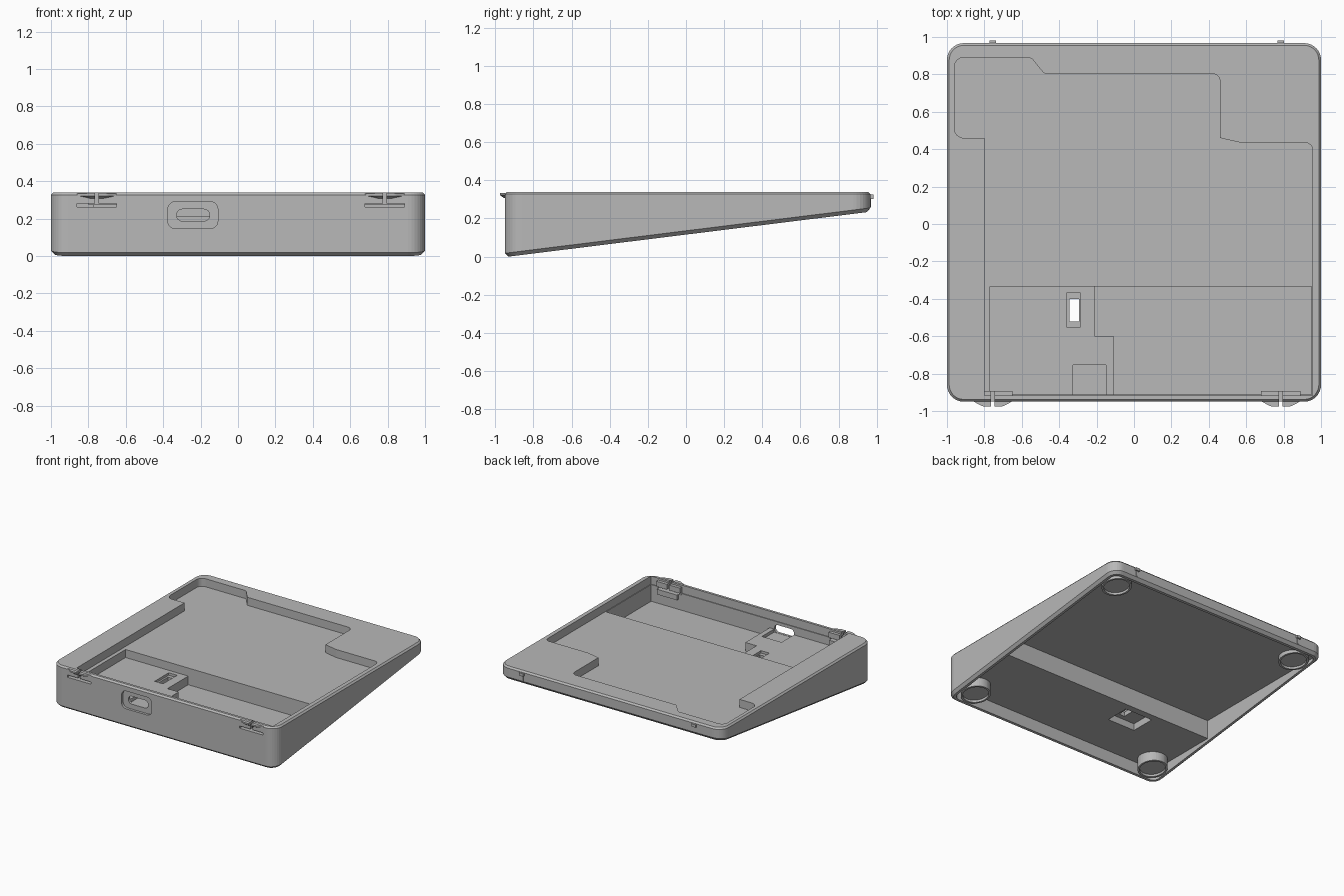
import bpy, bmesh, math
from mathutils import Vector

if "Cube" in bpy.data.objects:
    bpy.data.objects.remove(bpy.data.objects["Cube"], do_unlink=True)

grey = bpy.data.materials.new("case_grey")
grey.use_nodes = True
grey.diffuse_color = (0.48, 0.48, 0.48, 1)
grey.node_tree.nodes["Principled BSDF"].inputs["Base Color"].default_value = grey.diffuse_color

TOP, SHELF, PLATFORM, PIT = 0.34, 0.275, 0.21, 0.14
SHELF_UNDER, PIT_UNDER = 0.25, 0.10
STEP_Y = -0.335


def slope(y, up=0.0):
    """Height of the tilted underside."""
    return 0.1155 + 0.124 * y + up


def fillet(points, steps=8):
    """Outline from (x, y, radius) corners."""
    out = []
    for i, (x, y, r) in enumerate(points):
        p = Vector((x, y))
        if r <= 0:
            out.append(p)
            continue
        a = (Vector(points[i - 1][:2]) - p).normalized()
        b = (Vector(points[(i + 1) % len(points)][:2]) - p).normalized()
        half = a.angle(b) / 2
        centre = p + (a + b).normalized() * (r / math.sin(half))
        start = p + a * (r / math.tan(half)) - centre
        end = p + b * (r / math.tan(half)) - centre
        turn = start.angle_signed(end)
        for k in range(steps + 1):
            t = -turn * k / steps
            c, s = math.cos(t), math.sin(t)
            out.append(centre + Vector((start.x * c - start.y * s, start.x * s + start.y * c)))
    return out


def rect(x0, x1, y0, y1, r=0.0):
    return fillet([(x0, y0, r), (x1, y0, r), (x1, y1, r), (x0, y1, r)])


def circle(x, y, r, n=40):
    return [Vector((x + r * math.cos(k * math.tau / n), y + r * math.sin(k * math.tau / n))) for k in range(n)]


def loft(name, layers):
    """Solid through (outline, height) layers; a height may be a function of y."""
    bm = bmesh.new()
    rings = []
    for outline, z in layers:
        rings.append([bm.verts.new((p.x, p.y, z(p.y) if callable(z) else z)) for p in outline])
    bm.faces.new(rings[0][::-1])
    bm.faces.new(rings[-1])
    for low, high in zip(rings, rings[1:]):
        for i in range(len(low)):
            j = (i + 1) % len(low)
            bm.faces.new((low[i], low[j], high[j], high[i]))
    bmesh.ops.recalc_face_normals(bm, faces=bm.faces)
    mesh = bpy.data.meshes.new(name)
    bm.to_mesh(mesh)
    bm.free()
    mesh.materials.append(grey)
    obj = bpy.data.objects.new(name, mesh)
    bpy.context.collection.objects.link(obj)
    return obj


def prism(name, outline, z0, z1):
    return loft(name, [(outline, z0), (outline, z1)])


def box(name, x0, x1, y0, y1, z0, z1):
    return prism(name, rect(x0, x1, y0, y1), z0, z1)


def cut(target, cutter):
    """Subtract the cutter and discard it."""
    cutter.hide_render = True
    mod = target.modifiers.new("cut", "BOOLEAN")
    mod.operation, mod.solver, mod.object = "DIFFERENCE", "EXACT", cutter
    bpy.context.view_layer.objects.active = target
    bpy.ops.object.modifier_apply(modifier=mod.name)
    bpy.data.objects.remove(cutter, do_unlink=True)


def front_slot(x0, x1, z0, z1, r, y0, y1):
    """Rounded cutter running through the front wall."""
    obj = prism("slot_cutter", rect(x0, x1, z0, z1, r), -y1, -y0)
    for v in obj.data.vertices:
        x, z, y = v.co
        v.co = (x, -y, z)
    obj.data.flip_normals()
    bm = bmesh.new()
    bm.from_mesh(obj.data)
    bmesh.ops.recalc_face_normals(bm, faces=bm.faces)
    bm.to_mesh(obj.data)
    bm.free()
    return obj


# Wedge shell with chamfered rims
def footprint(inset):
    return rect(-1 + inset, 1 - inset, -0.95 + inset, 0.967 - inset, 0.09 - inset)


shell = loft("case_shell", [
    (footprint(0.02), slope),
    (footprint(0), lambda y: slope(y, 0.02)),
    (footprint(0), TOP - 0.013),
    (footprint(0.012), TOP),
])

# Shallow stepped tray in the top
tray = fillet([
    (-0.8, -0.918, 0), (0.955, -0.918, 0), (0.955, 0.435, 0.04), (0.57, 0.435, 0.04),
    (0.46, 0.46, 0), (0.46, 0.803, 0.04), (-0.48, 0.803, 0.03), (-0.55, 0.89, 0.04),
    (-0.96, 0.89, 0.05), (-0.96, 0.46, 0.05), (-0.8, 0.46, 0)])
cut(shell, prism("tray_cutter", tray, SHELF, 0.5))

# Deep front pit, leaving a raised connector platform
cut(shell, box("platform_cutter", -0.77, 0.95, -0.912, STEP_Y, PLATFORM, 0.4))
pit = fillet([(-0.11, -0.912, 0), (0.95, -0.912, 0), (0.95, STEP_Y, 0),
              (-0.21, STEP_Y, 0), (-0.21, -0.6, 0), (-0.11, -0.6, 0)])
cut(shell, prism("pit_cutter", pit, PIT, 0.3))
cut(shell, box("connector_pocket", -0.325, -0.15, -0.911, -0.755, 0.185, 0.3))

# Hollow underside in two levels
cut(shell, prism("under_front", rect(-0.96, 0.96, -0.91, 0.927, 0.05), -0.2, PIT_UNDER))
cut(shell, box("under_rear", -0.96, 0.96, STEP_Y + 0.03, 0.88, -0.2, SHELF_UNDER))
cut(shell, prism("under_back_edge", rect(-0.96, 0.96, 0.6, 0.927, 0.05), -0.2, SHELF_UNDER))

# Button opening through the platform
cut(shell, box("button_under", -0.47, -0.225, -0.56, -0.36, 0, 0.155))
cut(shell, box("button_recess", -0.36, -0.285, -0.55, -0.37, 0.19, 0.3))
cut(shell, box("button_hole", -0.345, -0.295, -0.52, -0.4, 0, 0.3))

# Cable port in the front wall
cut(shell, front_slot(-0.375, -0.108, 0.147, 0.29, 0.04, -1.0, -0.93))
cut(shell, front_slot(-0.328, -0.152, 0.187, 0.25, 0.03, -1.0, -0.88))

# Latches: slits, thumb tabs, inner blocks and rear pegs
for side, x in (("right", -0.755), ("left", 0.785)):
    cut(shell, box("slit_cutter", x - 0.105, x + 0.105, -1.0, -0.895, 0.262, 0.28))
    cut(shell, box("split_cutter", x - 0.01, x + 0.01, -1.0, -0.895, 0.27, 0.4))
    tab_shape = [(-0.105, -0.94, 0), (-0.055, -0.967, 0.04), (0.055, -0.967, 0.04), (0.105, -0.94, 0)]
    low_shape = [(-0.05, -0.94, 0), (-0.03, -0.955, 0.01), (0.03, -0.955, 0.01), (0.05, -0.94, 0)]
    high = fillet([(x + a, b - 0.008, r) for a, b, r in tab_shape])
    low = fillet([(x + a, b, r) for a, b, r in low_shape])
    tab = loft(side + "_thumb_tab", [(low, 0.308), (high, 0.322), (high, 0.334)])
    cut(tab, box("split_cutter", x - 0.01, x + 0.01, -1.0, -0.9, 0.2, 0.4))
    for end, a, b in (("outer", -0.105, -0.01), ("inner", 0.01, 0.105)):
        box(f"{side}_latch_block_{end}", x + a, x + b, -0.925, -0.893, 0.282, 0.325)
    box(side + "_latch_rest", x - 0.08, x + 0.1, -0.92, -0.893, 0.22, 0.262)
    box(side + "_rear_peg", x - 0.018, x + 0.018, 0.94, 0.982, 0.303, 0.325)
    box(side + "_rear_peg_stem", x - 0.008, x + 0.008, 0.94, 0.971, 0.26, 0.31)

# Round cups for rubber feet
for side, x in (("right", -0.845), ("left", 0.845)):
    for end, y, ceiling in (("front", -0.795, PIT_UNDER), ("rear", 0.81, SHELF_UNDER)):
        cup = prism(f"{end}_{side}_foot_cup", circle(x, y, 0.11), slope, ceiling + 0.005)
        cut(cup, prism("cup_cutter", circle(x, y, 0.095),
                       lambda v: slope(v, -0.1), lambda v: slope(v, 0.018)))
